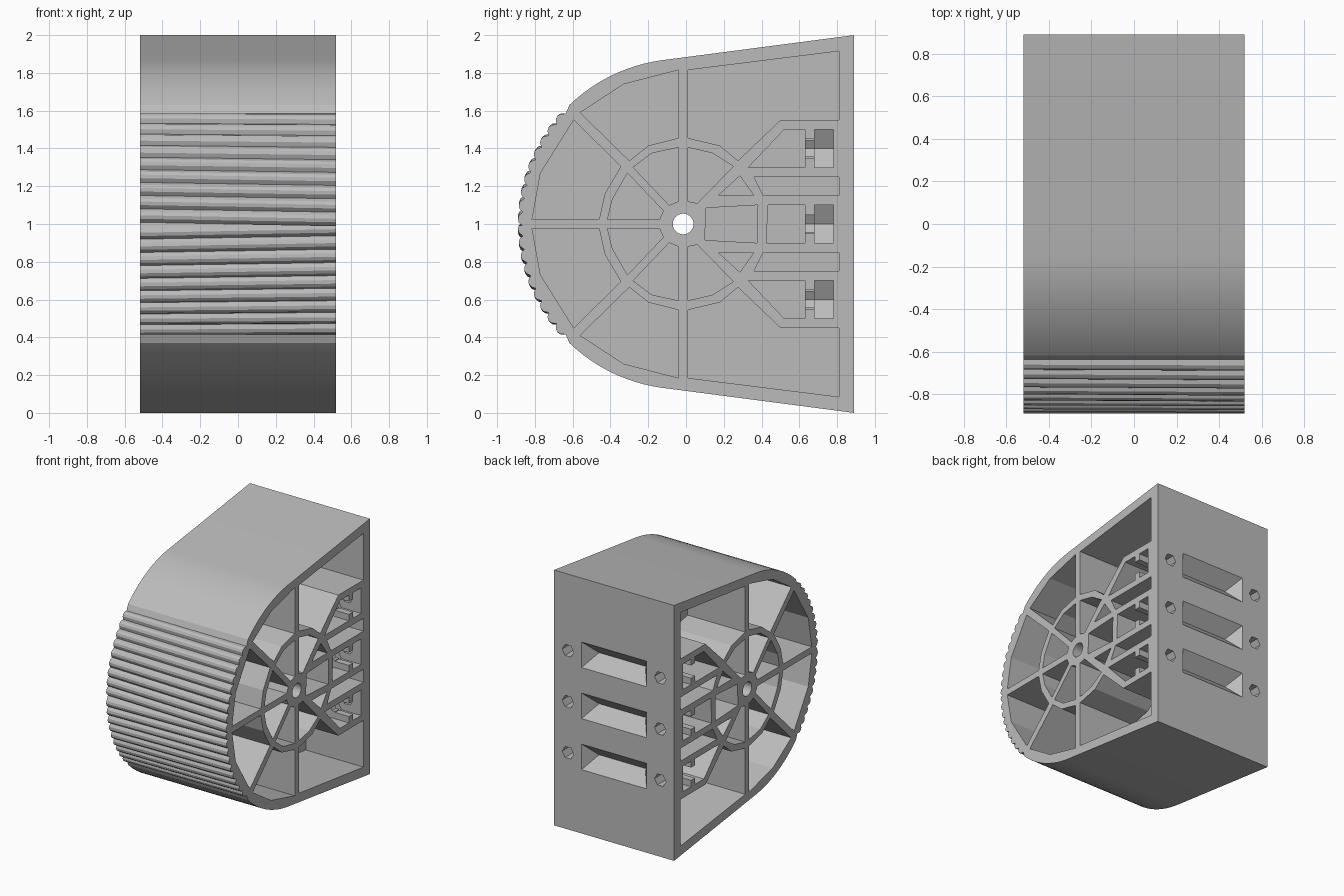
import bpy, bmesh, math

cube = bpy.data.objects.get("Cube")
if cube:
    bpy.data.objects.remove(cube, do_unlink=True)

HALF = 0.52          # half width of the block
WEB = 0.02           # half thickness of the middle web
CY, R = -0.01, 0.875  # centre and radius of the rounded front
BACK = 0.89
ROWS = (0.6, 1.0, 1.4)

grey = bpy.data.materials.new("plain grey")
grey.use_nodes = True
grey.diffuse_color = (0.5, 0.5, 0.5, 1)
grey.node_tree.nodes["Principled BSDF"].inputs["Base Color"].default_value = (0.5, 0.5, 0.5, 1)


def loft(bm, ring_a, ring_b):
    """Close two matching rings of points into a solid."""
    a = [bm.verts.new(p) for p in ring_a]
    b = [bm.verts.new(p) for p in ring_b]
    bm.faces.new(a)
    bm.faces.new(b)
    for i in range(len(a)):
        j = (i + 1) % len(a)
        bm.faces.new((a[i], a[j], b[j], b[i]))


def hull(bm, points):
    bmesh.ops.convex_hull(bm, input=[bm.verts.new(p) for p in points])


def box(bm, x0, x1, y0, y1, z0, z1):
    hull(bm, [(x, y, z) for x in (x0, x1) for y in (y0, y1) for z in (z0, z1)])


def finish(bm, name):
    bmesh.ops.recalc_face_normals(bm, faces=bm.faces)
    mesh = bpy.data.meshes.new(name)
    bm.to_mesh(mesh)
    bm.free()
    obj = bpy.data.objects.new(name, mesh)
    bpy.context.collection.objects.link(obj)
    return obj


# Body: rounded front with ribbed grip, straight sides flaring to the flat back
def outline(x, phase):
    pts = [(x, BACK, 2.0)]
    pts += [(x, CY + R * math.cos(math.radians(a)), 1 + R * math.sin(math.radians(a)))
            for a in range(98, 137, 3)]
    teeth, steps = 18, 4
    for i in range(teeth * steps + 1):
        a = 137 + 86 * i / (teeth * steps)
        end = i in (0, teeth * steps)
        k = (i % steps) / steps
        r = R - 0.018 + 0.024 * math.sin(math.pi * k) ** 0.7
        a = math.radians(a + (0 if end else phase * (1 - (a - 180) ** 2 / 2500) * (1 if a > 180 else -1)))
        pts.append((x, CY + r * math.cos(a), 1 + r * math.sin(a)))
    pts += [(x, CY + R * math.cos(math.radians(a)), 1 + R * math.sin(math.radians(a)))
            for a in range(226, 263, 3)]
    pts.append((x, BACK, 0.0))
    return pts


bm = bmesh.new()
loft(bm, outline(-HALF, 0.6), outline(HALF, -0.6))
body = finish(bm, "ribbed_block")
body.data.materials.append(grey)

# Pockets between the spokes, as (y, height above the middle)
upper_pockets = [
    [(-.815, .025), (-.77, .27), (-.595, .55), (-.345, .305), (-.43, .16), (-.46, .025)],
    [(-.56, .59), (-.33, .74), (-.04, .815), (-.04, .455), (-.2, .415), (-.3, .335)],
    [(.01, .815), (.81, .915), (.81, .55), (.5, .55), (.275, .335), (.18, .415), (.01, .455)],
    [(-.415, .025), (-.39, .13), (-.31, .27), (-.12, .07), (-.14, .025)],
    [(-.28, .3), (-.18, .375), (-.04, .405), (-.04, .12), (-.09, .1)],
    [(.01, .405), (.14, .375), (.25, .305), (.06, .11), (.01, .12)],
    [(.17, .15), (.285, .255), (.36, .15)],
    [(.36, .25), (.81, .25), (.81, .15), (.41, .15)],
    [(.33, .3), (.52, .5), (.63, .5), (.63, .3)],
]
middle_pockets = [
    [(.105, .085), (.38, .1), (.375, -.1), (.1, -.085)],
    [(.435, .1), (.63, .1), (.63, -.1), (.425, -.1)],
]
all_pockets = middle_pockets + [[(y, s * h) for y, h in p] for p in upper_pockets for s in (1, -1)]
bm = bmesh.new()
for side in (1, -1):
    for p in all_pockets:
        loft(bm, [(side * WEB, y, 1 + h) for y, h in p], [(side * 0.6, y, 1 + h) for y, h in p])
pockets = finish(bm, "pocket_cutter")

# Nut slots entering from both sides, with pointed ends
bm = bmesh.new()
for side in (1, -1):
    for z in ROWS:
        profile = [(.6, .1), (.35, .1), (.295, 0), (.35, -.1), (.6, -.1)]
        hull(bm, [(side * x, y, z + h) for x, h in profile for y in (.68, .78)])
nut_slots = finish(bm, "nut_slot_cutter")

# Bolt holes from the back
bm = bmesh.new()
for x in (-.4, .4):
    for z in ROWS:
        ring = [(x + .05 * math.cos(k * math.tau / 6), z + .05 * math.sin(k * math.tau / 6)) for k in range(6)]
        loft(bm, [(u, .61, v) for u, v in ring], [(u, .95, v) for u, v in ring])
bolt_holes = finish(bm, "bolt_hole_cutter")

# Notches that let the bolts slide in
bm = bmesh.new()
for side in (1, -1):
    for z in ROWS:
        box(bm, side * .4, side * .6, .615, .695, z - .05, z + .05)
notches = finish(bm, "notch_cutter")

# Hipped slots in the back face
bm = bmesh.new()
for z in ROWS:
    hull(bm, [(sx * .29, BACK + .01, z + sz * .11) for sx in (1, -1) for sz in (1, -1)]
         + [(sx * .2, BACK - .1, z) for sx in (1, -1)])
back_slots = finish(bm, "back_slot_cutter")

# Axle hole
bm = bmesh.new()
ring = [(-.015 + .055 * math.cos(k * math.tau / 24), 1 + .055 * math.sin(k * math.tau / 24)) for k in range(24)]
loft(bm, [(-.6, y, z) for y, z in ring], [(.6, y, z) for y, z in ring])
axle_hole = finish(bm, "axle_hole_cutter")

# Apply the cuts, then drop the cutters
bpy.context.view_layer.objects.active = body
for cutter in (pockets, nut_slots, bolt_holes, notches, back_slots, axle_hole):
    cutter.hide_render = True
    mod = body.modifiers.new(cutter.name, 'BOOLEAN')
    mod.operation = 'DIFFERENCE'
    mod.solver = 'EXACT'
    mod.object = cutter
    bpy.ops.object.modifier_apply(modifier=mod.name)
    bpy.data.objects.remove(cutter, do_unlink=True)

bpy.ops.object.select_all(action='DESELECT')
body.select_set(True)
bpy.ops.object.shade_smooth_by_angle(angle=math.radians(15))
